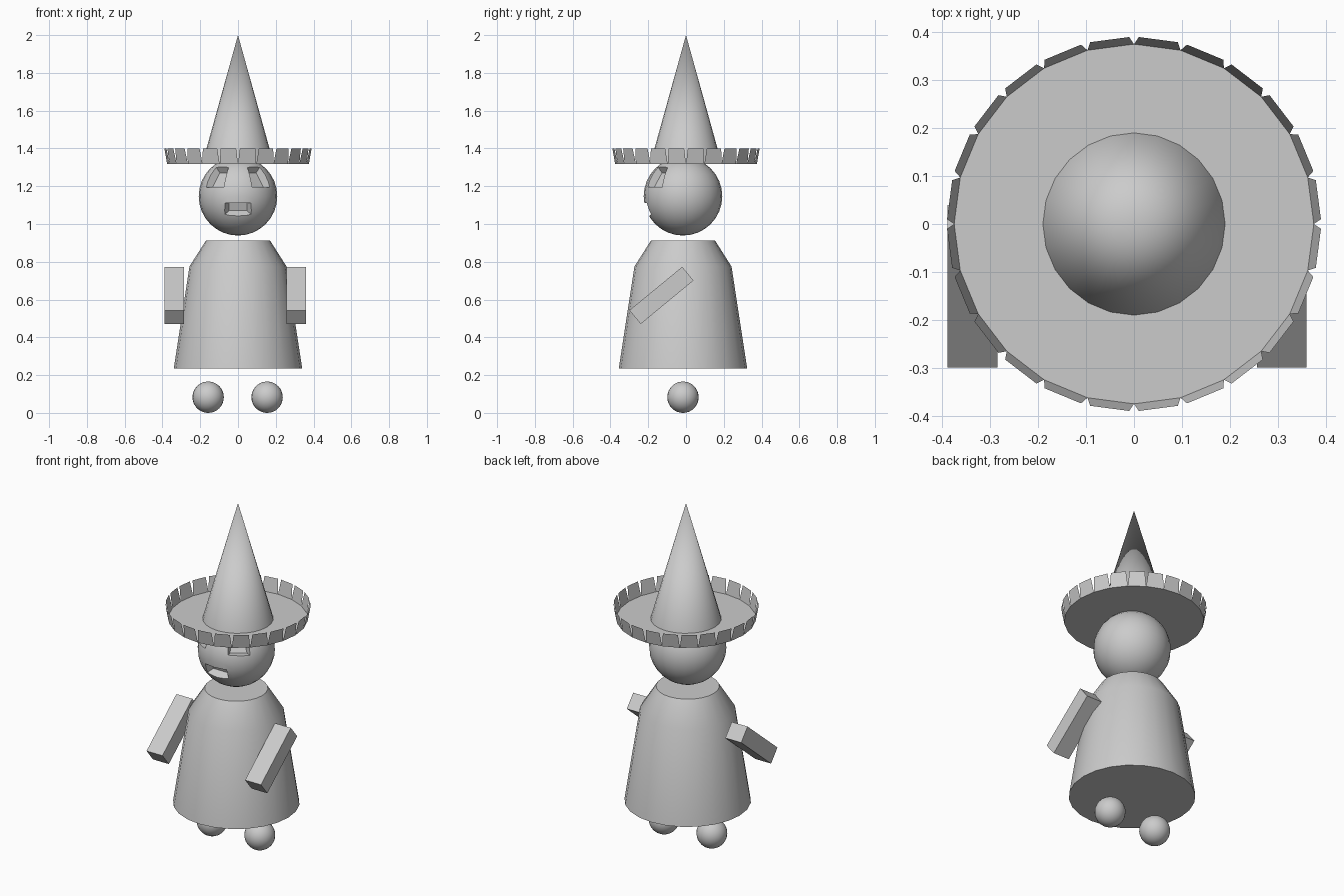
import bpy, bmesh, math
from mathutils import Vector

if "Cube" in bpy.data.objects:
    bpy.data.objects.remove(bpy.data.objects["Cube"])


def make(name, bm, smooth=None):
    bmesh.ops.recalc_face_normals(bm, faces=bm.faces)
    mesh = bpy.data.meshes.new(name)
    bm.to_mesh(mesh)
    bm.free()
    ob = bpy.data.objects.new(name, mesh)
    bpy.context.collection.objects.link(ob)
    if smooth:
        shade(ob, smooth)
    return ob


def shade(ob, angle):
    bpy.ops.object.select_all(action='DESELECT')
    ob.select_set(True)
    bpy.context.view_layer.objects.active = ob
    bpy.ops.object.shade_smooth_by_angle(angle=math.radians(angle))


def lathe(name, profile, y, n=24, smooth=None):
    # closed stack of rings from (radius, z) pairs
    bm = bmesh.new()
    rings = [[bm.verts.new((r * math.cos(2 * math.pi * i / n), y + r * math.sin(2 * math.pi * i / n), z))
              for i in range(n)] for r, z in profile]
    for a, b in zip(rings, rings[1:]):
        for i in range(n):
            j = (i + 1) % n
            bm.faces.new((a[i], a[j], b[j], b[i]))
    bm.faces.new(rings[0])
    bm.faces.new(rings[-1])
    return make(name, bm, smooth)


def sphere(name, loc, r, u, v):
    bm = bmesh.new()
    bmesh.ops.create_uvsphere(bm, u_segments=u, v_segments=v, radius=r)
    bmesh.ops.translate(bm, verts=bm.verts, vec=loc)
    return make(name, bm, 40)


CY = -0.016

# Robe and feet
lathe("robe", [(0.34, 0.235), (0.257, 0.775), (0.17, 0.912)], CY, smooth=25)
for side, x in (("left", -0.158), ("right", 0.154)):
    sphere(side + "_foot", (x, CY, 0.083), 0.083, 24, 16)

# Slanted box arms
for side, x in (("left", -0.337), ("right", 0.308)):
    bm = bmesh.new()
    bmesh.ops.create_cube(bm, size=1)
    for v in bm.verts:
        v.co = Vector((v.co.x * 0.104, v.co.y * 0.362, v.co.z * 0.094))
    arm = make(side + "_arm", bm)
    arm.location = (x, -0.13, 0.622)
    arm.rotation_euler.x = math.radians(39.5)

# Head with tapered eye and mouth recesses
C, R = Vector((0, CY, 1.147)), 0.208
head = sphere("head", C, R, 24, 16)


def recess(name, outline, depth, shrink):
    pts = []
    for x, z in outline:
        dz = z - C.z
        pts.append(Vector((x, C.y - math.sqrt(max(R * R - x * x - dz * dz, 0.0004)), z)))
    mid = sum(pts, Vector()) / len(pts)
    inward = (C - mid).normalized() * depth
    bm = bmesh.new()
    for p in pts:
        q = mid + (p - mid) * shrink + inward
        bm.verts.new(q)
        bm.verts.new(p + (p - q) * 0.6)
    bmesh.ops.convex_hull(bm, input=bm.verts)
    ob = make(name, bm)
    ob.hide_render = True
    ob.hide_viewport = False
    mod = head.modifiers.new(name, 'BOOLEAN')
    mod.operation = 'DIFFERENCE'
    mod.solver = 'EXACT'
    mod.object = ob
    return ob


cutters = [recess("mouth_cutter", [(-0.07, 1.05), (0.07, 1.05), (0.07, 1.112), (-0.07, 1.112)], 0.03, 0.68)]
for s in (-1, 1):
    cutters.append(recess("eye_cutter", [(s * 0.17, 1.192), (s * 0.075, 1.197),
                                         (s * 0.05, 1.30), (s * 0.115, 1.30)], 0.03, 0.75))

# Bake the recesses and drop the cutters
bpy.context.view_layer.update()
baked = bpy.data.meshes.new_from_object(head.evaluated_get(bpy.context.evaluated_depsgraph_get()))
head.modifiers.clear()
head.data = baked
for c in cutters:
    bpy.data.objects.remove(c)
shade(head, 25)

# Hat cone
bm = bmesh.new()
bmesh.ops.create_cone(bm, cap_ends=True, segments=24, radius1=0.19, radius2=0, depth=0.683)
bmesh.ops.translate(bm, verts=bm.verts, vec=(0, 0, 1.317 + 0.683 / 2))
make("hat_cone", bm, 30)

# Flat brim with a separate upturned tab on each edge
bm = bmesh.new()
N = 24
ring = [bm.verts.new((0.375 * math.cos(2 * math.pi * i / N), 0.375 * math.sin(2 * math.pi * i / N), 1.317))
        for i in range(N)]
bm.faces.new(ring)
for i in range(N):
    a, b = ring[i], ring[(i + 1) % N]
    mid = (a.co + b.co) / 2
    out = Vector((mid.x, mid.y, 0)).normalized() * 0.016 + Vector((0, 0, 0.083))
    top = [bm.verts.new(mid + (p.co - mid) * 0.84 + out) for p in (a, b)]
    bm.faces.new((a, b, top[1], top[0]))
make("hat_brim", bm)
